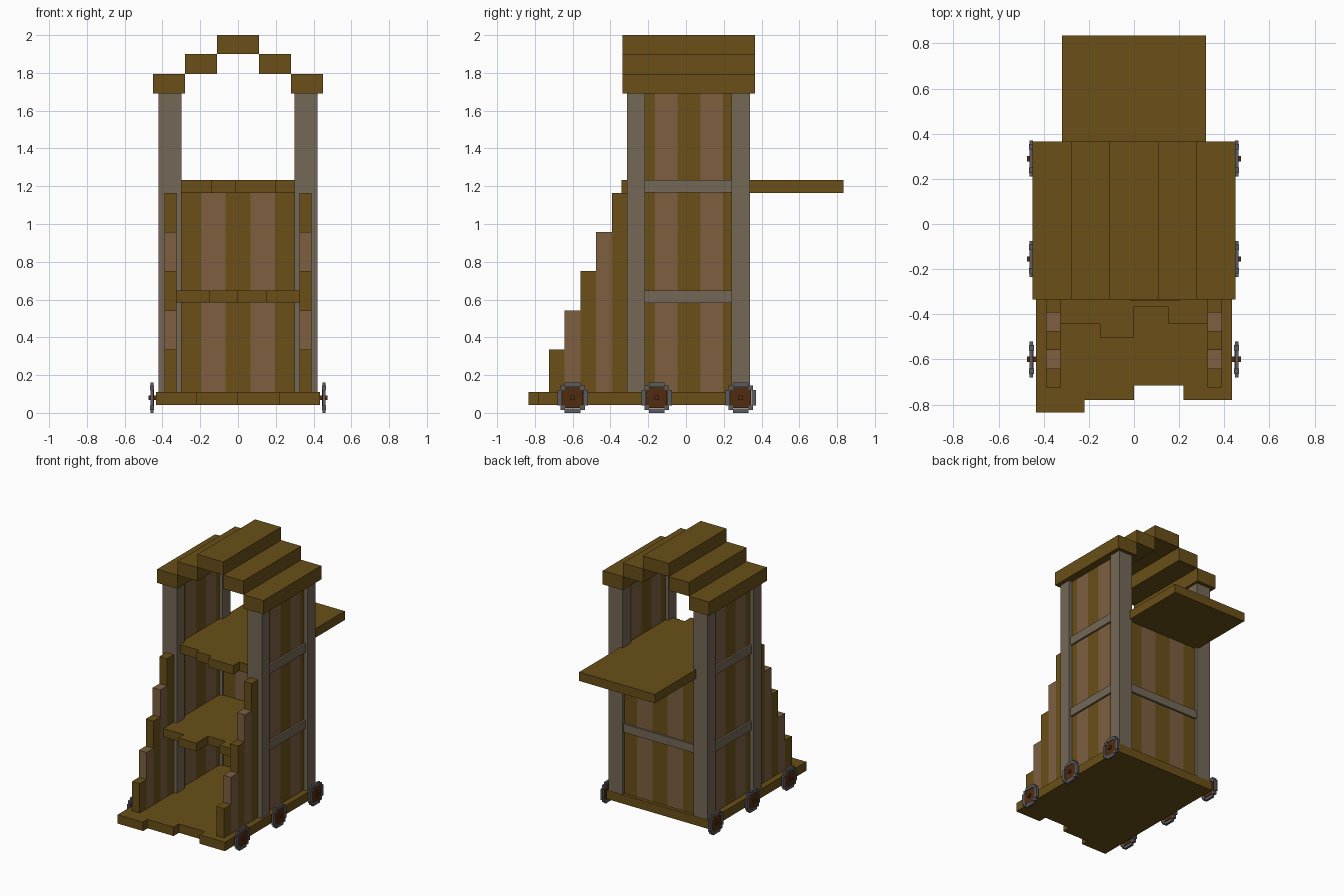
import bpy, bmesh
from mathutils import Vector

if "Cube" in bpy.data.objects:
    bpy.data.objects.remove(bpy.data.objects["Cube"])


def mat(name, rgb):
    m = bpy.data.materials.new(name)
    m.diffuse_color = tuple((c / 255) ** 2.2 for c in rgb) + (1,)
    m.use_nodes = True
    m.node_tree.nodes["Principled BSDF"].inputs["Base Color"].default_value = m.diffuse_color
    return m


DARK = mat("dark_wood", (105, 80, 30))
LIGHT = mat("light_wood", (124, 95, 66))
POST = mat("weathered_wood", (116, 104, 87))
IRON = mat("iron", (92, 92, 96))
HUB = mat("wheel_wood", (82, 48, 24))


def boxes(name, material, items):
    """One object made of axis-aligned boxes (x0, x1, y0, y1, z0, z1)."""
    bm = bmesh.new()
    for x0, x1, y0, y1, z0, z1 in items:
        lo = Vector((min(x0, x1), min(y0, y1), min(z0, z1)))
        hi = Vector((max(x0, x1), max(y0, y1), max(z0, z1)))
        for v in bmesh.ops.create_cube(bm, size=1)["verts"]:
            v.co = (lo + hi) / 2 + v.co * (hi - lo)
    me = bpy.data.meshes.new(name)
    bm.to_mesh(me)
    bm.free()
    me.materials.append(material)
    ob = bpy.data.objects.new(name, me)
    bpy.context.collection.objects.link(ob)
    return ob


def planks(name, xs, fronts, back, z0, z1):
    """Floor boards running front to back with uneven front ends."""
    for i, f in enumerate(fronts):
        boxes(f"{name}_{i + 1}", DARK, [(xs[i], xs[i + 1], f, back, z0, z1)])


# Floors: wheeled base, middle landing, top landing and rear gangplank
planks("base_board", [-.435, -.22, 0, .22, .435], [-.835, -.78, -.715, -.78], .34, .042, .11)
planks("middle_board", [-.325, -.15, 0, .15, .325], [-.44, -.505, -.365, -.44], .27, .585, .648)
planks("top_board", [-.32, -.14, -.015, .2, .32], [-.27, -.30, -.342, -.27], .30, 1.165, 1.233)
boxes("gangplank", DARK, [(-.32, .32, .30, .835, 1.165, 1.233)])

# Back wall planks with crossbeam
for i in range(5):
    x = -.325 + .13 * i
    boxes(f"back_plank_{i + 1}", LIGHT if i % 2 else DARK, [(x, x + .13, .25, .315, .11, 1.165)])
boxes("back_beam", POST, [(-.30, .30, .26, .33, .585, .648)])

# Stepped roof
boxes("roof_ridge", DARK, [(-.11, .11, -.335, .365, 1.90, 2.0)])

for side, s in (("right", 1), ("left", -1)):
    boxes(f"roof_middle_{side}", DARK, [(s * .11, s * .28, -.335, .365, 1.795, 1.90)])
    boxes(f"roof_eave_{side}", DARK, [(s * .28, s * .45, -.335, .365, 1.69, 1.795)])

    # Corner posts
    boxes(f"front_post_{side}", POST, [(s * .30, s * .42, -.312, -.217, .11, 1.69)])
    boxes(f"back_post_{side}", POST, [(s * .30, s * .42, .24, .338, .11, 1.69)])

    # Side wall planks and crossbeams
    for i in range(5):
        y = -.284 + .12 * i
        boxes(f"side_plank_{side}_{i + 1}", LIGHT if i % 2 else DARK,
              [(s * .325, s * .39, y, y + .12, .11, 1.69)])
    boxes(f"side_beams_{side}", POST, [(s * .335, s * .405, -.217, .24, z, z + .066)
                                       for z in (.583, 1.167)])

    # Stepped front guard planks
    for i in range(5):
        y = -.725 + .083 * i
        boxes(f"guard_plank_{side}_{i + 1}", LIGHT if i % 2 else DARK,
              [(s * .325, s * .39, y, y + .083, .11, .335 + .2075 * i)])

    # Wheels: wooden disc, blocky octagonal rim, iron hub
    for n, cy in (("front", -.60), ("middle", -.155), ("back", .29)):
        cz = .08
        boxes(f"wheel_disc_{n}_{side}", HUB,
              [(s * .445, s * .462, cy - .055, cy + .055, cz - .055, cz + .055)])
        rim = []
        for d in (-1, 1):
            rim.append((s * .447, s * .464, cy - .042, cy + .042, cz + d * .057, cz + d * .08))
            rim.append((s * .447, s * .464, cy + d * .057, cy + d * .08, cz - .042, cz + .042))
            for e in (-1, 1):
                rim.append((s * .444, s * .466, cy + d * .040, cy + d * .064,
                            cz + e * .040, cz + e * .064))
        boxes(f"wheel_rim_{n}_{side}", IRON, rim)
        boxes(f"wheel_hub_{n}_{side}", HUB,
              [(s * .43, s * .474, cy - .012, cy + .012, cz - .012, cz + .012)])
